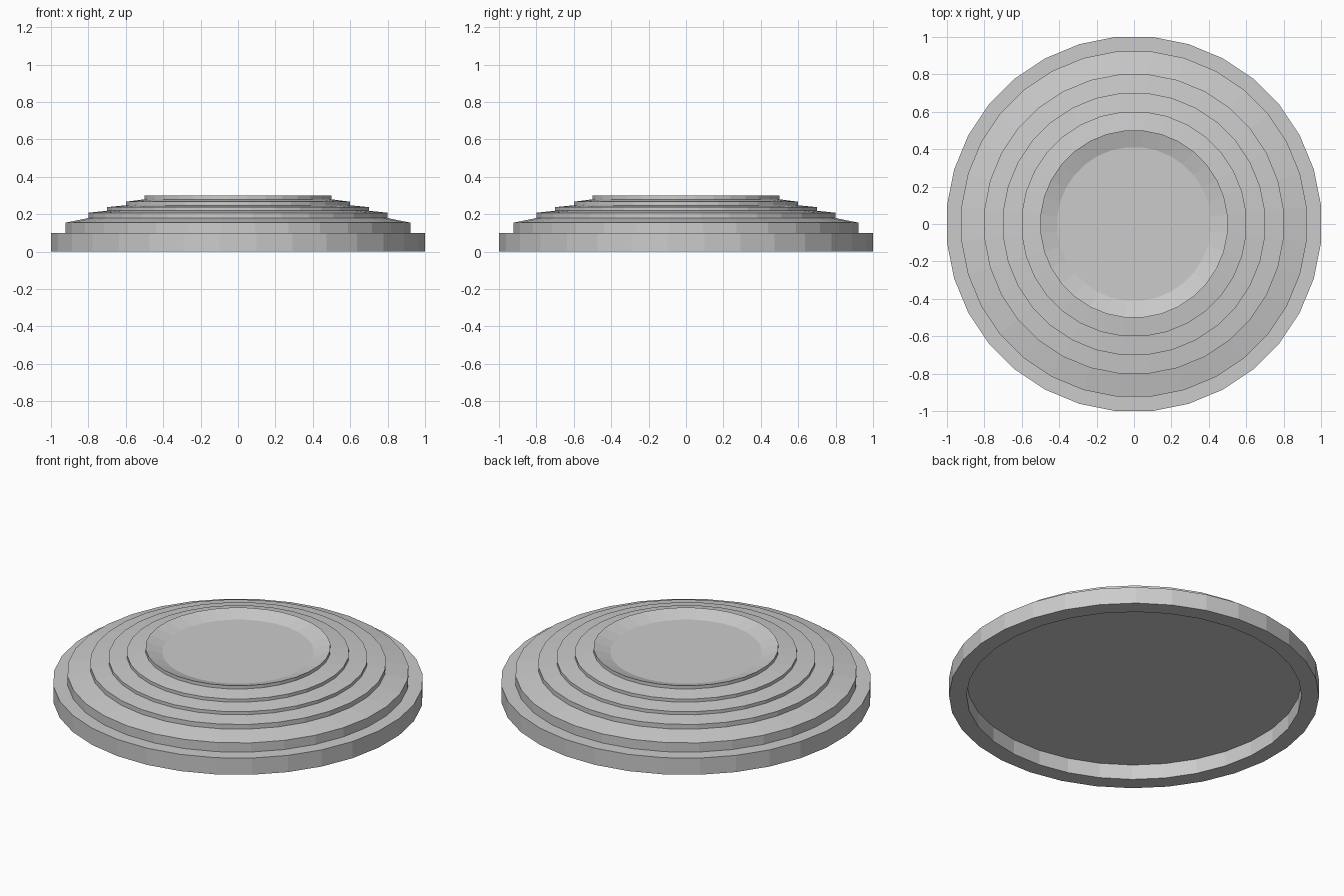
import bpy, bmesh, math

if "Cube" in bpy.data.objects:
    bpy.data.objects.remove(bpy.data.objects["Cube"])

SIDES = 32
HALF = math.pi / SIDES          # flats face the axes
SCALE = 1 / math.cos(HALF)      # profile radii are measured to the flats


def lathe(name, profile):
    """Spin an (r, z) profile into a faceted solid, capping both ends."""
    bm = bmesh.new()
    rings = []
    for r, z in profile:
        rings.append([bm.verts.new((r * SCALE * math.cos(HALF * (2 * i + 1)),
                                    r * SCALE * math.sin(HALF * (2 * i + 1)), z))
                      for i in range(SIDES)])
    for low, high in zip(rings, rings[1:]):
        for i in range(SIDES):
            j = (i + 1) % SIDES
            bm.faces.new((low[i], low[j], high[j], high[i]))
    bm.faces.new(list(reversed(rings[0])))
    bm.faces.new(rings[-1])
    bmesh.ops.recalc_face_normals(bm, faces=bm.faces)
    mesh = bpy.data.meshes.new(name)
    bm.to_mesh(mesh)
    bm.free()
    obj = bpy.data.objects.new(name, mesh)
    bpy.context.collection.objects.link(obj)
    return obj


# Hollow underside and base rim
profile = [(0.905, 0.09), (0.905, 0.0), (1.0, 0.0), (1.0, 0.10), (0.923, 0.10)]

# Stepped tiers: outer radius, height at outer edge, inner radius, height there
profile += [(0.923, 0.155), (0.80, 0.18),
            (0.80, 0.208), (0.70, 0.219),
            (0.70, 0.238), (0.60, 0.248),
            (0.60, 0.267), (0.50, 0.28)]

# Top lip and shallow dish
profile += [(0.50, 0.30), (0.41, 0.27)]

lathe("stepped_round_base", profile)
